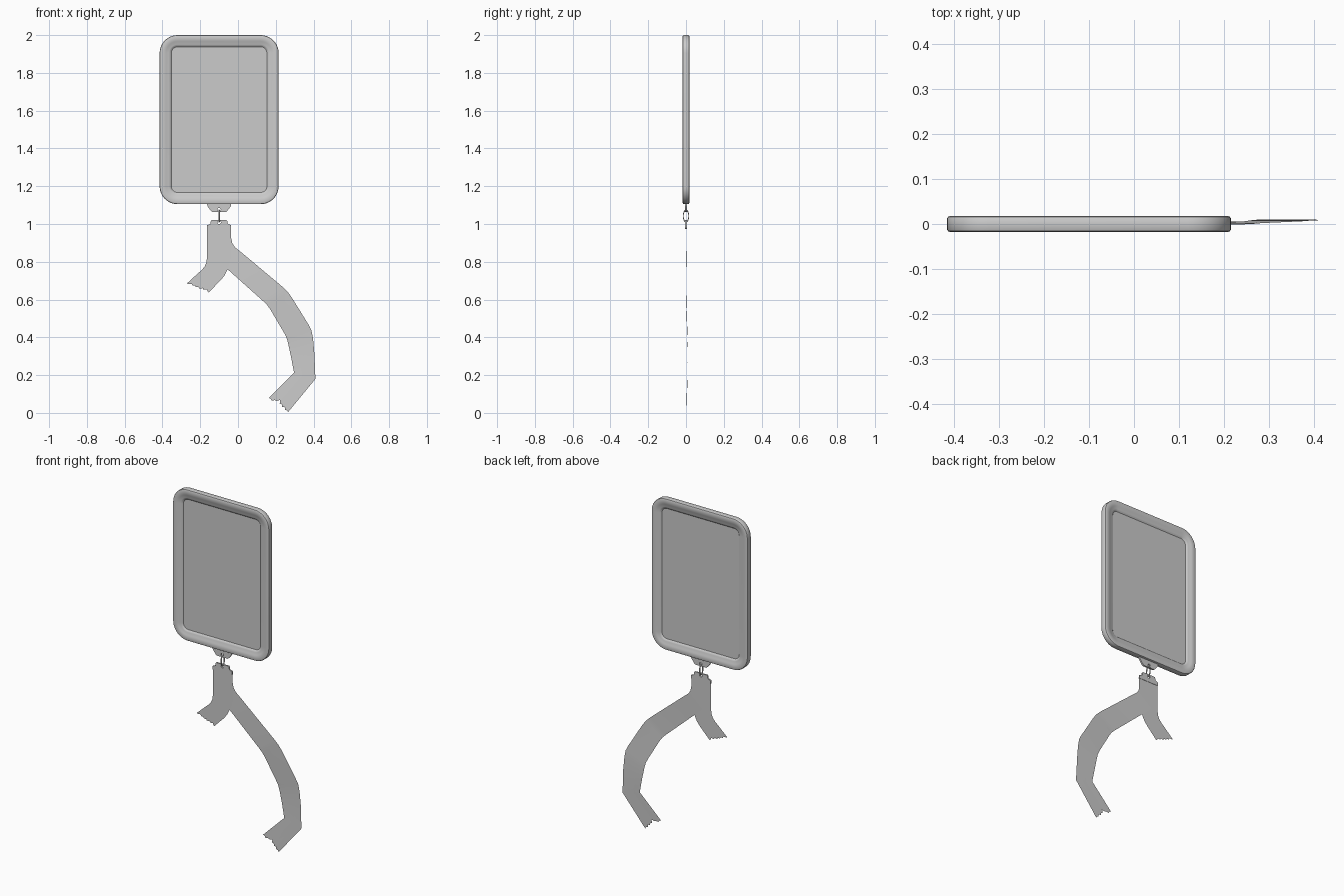
import bpy, bmesh, math
from mathutils import Vector

if "Cube" in bpy.data.objects:
    bpy.data.objects.remove(bpy.data.objects["Cube"])

CX, CZ = -0.10, 1.5525      # badge centre
W, H, R = 0.63, 0.895, 0.095


def finish(name, bm, smooth=True):
    me = bpy.data.meshes.new(name)
    bmesh.ops.recalc_face_normals(bm, faces=bm.faces)
    bm.to_mesh(me)
    bm.free()
    ob = bpy.data.objects.new(name, me)
    bpy.context.collection.objects.link(ob)
    if smooth:
        bpy.ops.object.select_all(action='DESELECT')
        ob.select_set(True)
        bpy.context.view_layer.objects.active = ob
        bpy.ops.object.shade_smooth_by_angle(angle=math.radians(35))
    return ob


def rounded_rect(inset, y, n=10):
    r = max(R - inset, 0.03)
    hx, hz = W / 2 - inset - r, H / 2 - inset - r
    pts = []
    for q, (sx, sz) in enumerate([(1, 1), (-1, 1), (-1, -1), (1, -1)]):
        for i in range(n + 1):
            a = math.pi / 2 * (q + i / n)
            pts.append((CX + sx * hx + r * math.cos(a), y,
                        CZ + sz * hz + r * math.sin(a)))
    return pts


# badge holder: rim profile (inset, half depth) swept round both faces
profile = [(0.0, 0.013), (0.002, 0.016), (0.006, 0.0175), (0.030, 0.0175),
           (0.034, 0.015), (0.050, 0.014), (0.056, 0.011), (0.062, 0.006)]
bm = bmesh.new()
loops = [(i, -y) for i, y in reversed(profile)] + profile
rings = [[bm.verts.new(p) for p in rounded_rect(i, y)] for i, y in loops]
for a, b in zip(rings, rings[1:]):
    for k in range(len(a)):
        j = (k + 1) % len(a)
        bm.faces.new((a[k], a[j], b[j], b[k]))
bm.faces.new(rings[0])
bm.faces.new(rings[-1])
finish("badge_holder", bm)


# flat metal tabs with a round hole
def tab(name, half, hole_z, hole_r, depth):
    outline = [(CX + x, z) for x, z in half] + [(CX - x, z) for x, z in reversed(half)]
    hole = [(CX + hole_r * math.cos(i * math.pi / 8),
             hole_z + hole_r * math.sin(i * math.pi / 8)) for i in range(16)]
    cu = bpy.data.curves.new(name, 'CURVE')
    cu.dimensions = '2D'
    cu.fill_mode = 'BOTH'
    cu.extrude = depth
    for pts in (outline, hole):
        sp = cu.splines.new('POLY')
        sp.points.add(len(pts) - 1)
        for p, (x, z) in zip(sp.points, pts):
            p.co = (x, z, 0, 1)
        sp.use_cyclic_u = True
    ob = bpy.data.objects.new(name, cu)
    ob.rotation_euler.x = math.pi / 2
    bpy.context.collection.objects.link(ob)


tab("badge_tab", [(0.064, 1.108), (0.062, 1.094), (0.042, 1.068), (0.036, 1.063)],
    1.076, 0.009, 0.005)
tab("strap_clip", [(0.040, 1.020), (0.044, 1.016), (0.046, 1.000), (0.063, 0.994),
                   (0.064, 0.974)], 1.008, 0.009, 0.004)

# oval link joining the two tabs
bpy.ops.mesh.primitive_torus_add(major_segments=32, minor_segments=8, major_radius=0.03,
                                 minor_radius=0.004, location=(CX, 0, 1.042),
                                 rotation=(0, math.pi / 2, 0))
link = bpy.context.object
link.name = "link_ring"
link.scale = (1.03, 0.48, 1)
bpy.ops.object.shade_smooth_by_angle()


# fabric straps: sheets between paired edge points (x1, z1, x2, z2, y), torn last row
def strap(name, rows, teeth):
    bm = bmesh.new()
    n = len(teeth) - 1
    grid = []
    for k, (x1, z1, x2, z2, y) in enumerate(rows):
        a, b = Vector((x1, y, z1)), Vector((x2, y, z2))
        along = Vector((0, 0, 0))
        if k == len(rows) - 1:
            p = rows[k - 1]
            along = ((a + b) - Vector((p[0] + p[2], 2 * y, p[1] + p[3]))).normalized()
        grid.append([bm.verts.new(a.lerp(b, i / n) - along * teeth[i]) for i in range(n + 1)])
    for a, b in zip(grid, grid[1:]):
        for i in range(n):
            bm.faces.new((a[i], a[i + 1], b[i + 1], b[i]))
    finish(name, bm)


strap("short_strap", [
    (-0.165, 0.98, -0.036, 0.98, 0), (-0.165, 0.815, -0.036, 0.82, 0),
    (-0.168, 0.795, -0.045, 0.785, 0), (-0.176, 0.776, -0.058, 0.755, 0),
    (-0.190, 0.758, -0.072, 0.727, 0), (-0.205, 0.745, -0.092, 0.702, 0),
    (-0.272, 0.684, -0.155, 0.638, 0)],
    [0, 0.004, 0.010, 0.002, 0.008, 0.001, 0.007, 0.0, 0.010, 0.003, 0.012, 0.004, 0])

strap("long_strap", [
    (-0.163, 0.98, -0.036, 0.98, 0.002), (-0.155, 0.86, -0.036, 0.925, 0.002),
    (-0.130, 0.825, -0.030, 0.897, 0.002), (-0.100, 0.80, -0.015, 0.876, 0.002),
    (-0.055, 0.76, 0.020, 0.848, 0.001), (0.135, 0.590, 0.235, 0.668, -0.001),
    (0.155, 0.570, 0.262, 0.642, 0.0), (0.172, 0.546, 0.284, 0.612, 0.002),
    (0.245, 0.422, 0.374, 0.466, 0.006), (0.258, 0.395, 0.389, 0.436, 0.008),
    (0.266, 0.365, 0.397, 0.395, 0.009), (0.280, 0.300, 0.404, 0.320, 0.010),
    (0.297, 0.212, 0.410, 0.180, 0.008), (0.162, 0.079, 0.265, 0.004, 0.003)],
    [0, 0.003, -0.002, 0.010, 0.012, 0.028, 0.010, 0.014, 0.004, 0.012, 0.001, 0.004, 0])
